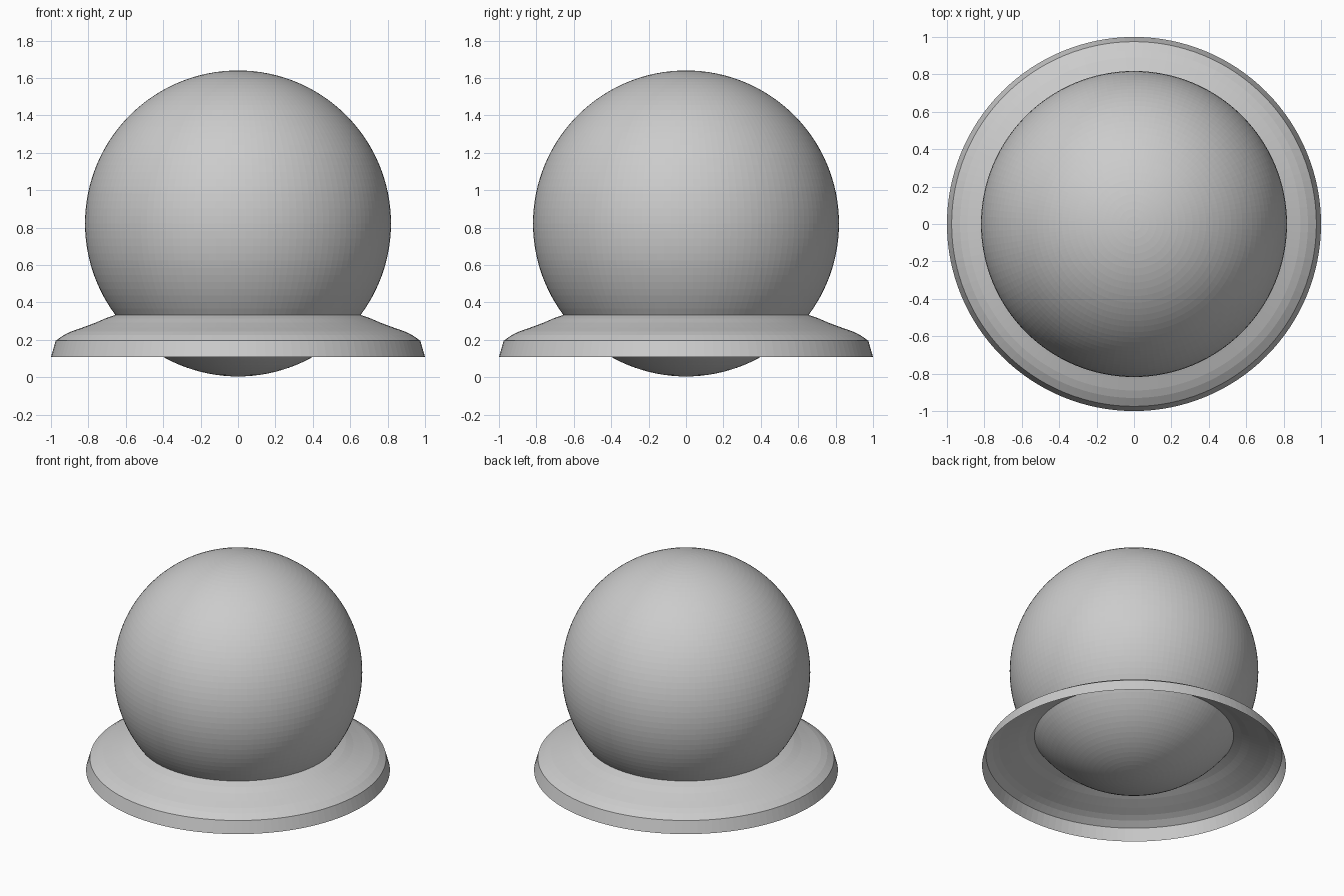
import bpy, bmesh, math

if "Cube" in bpy.data.objects:
    bpy.data.objects.remove(bpy.data.objects["Cube"])

SIDES = 128


def add_object(name, bm):
    bmesh.ops.recalc_face_normals(bm, faces=bm.faces)
    mesh = bpy.data.meshes.new(name)
    bm.to_mesh(mesh)
    bm.free()
    obj = bpy.data.objects.new(name, mesh)
    bpy.context.collection.objects.link(obj)
    return obj


# Ball resting on the ground, finely faceted
bm = bmesh.new()
bmesh.ops.create_uvsphere(bm, u_segments=SIDES, v_segments=64, radius=0.818)
bmesh.ops.translate(bm, verts=bm.verts, vec=(0, 0, 0.822))
add_object("ball", bm)

# Open flared collar: thin sheet lathed from a (radius, height) profile
profile = [(1.0, 0.108), (0.975, 0.195), (0.93, 0.226), (0.89, 0.245),
           (0.83, 0.266), (0.76, 0.292), (0.71, 0.314), (0.655, 0.333)]
bm = bmesh.new()
rings = []
for r, z in profile:
    rings.append([bm.verts.new((r * math.cos(2 * math.pi * i / SIDES),
                                r * math.sin(2 * math.pi * i / SIDES), z))
                  for i in range(SIDES)])
for low, high in zip(rings, rings[1:]):
    for i in range(SIDES):
        j = (i + 1) % SIDES
        bm.faces.new((low[i], low[j], high[j], high[i]))
add_object("collar", bm)
